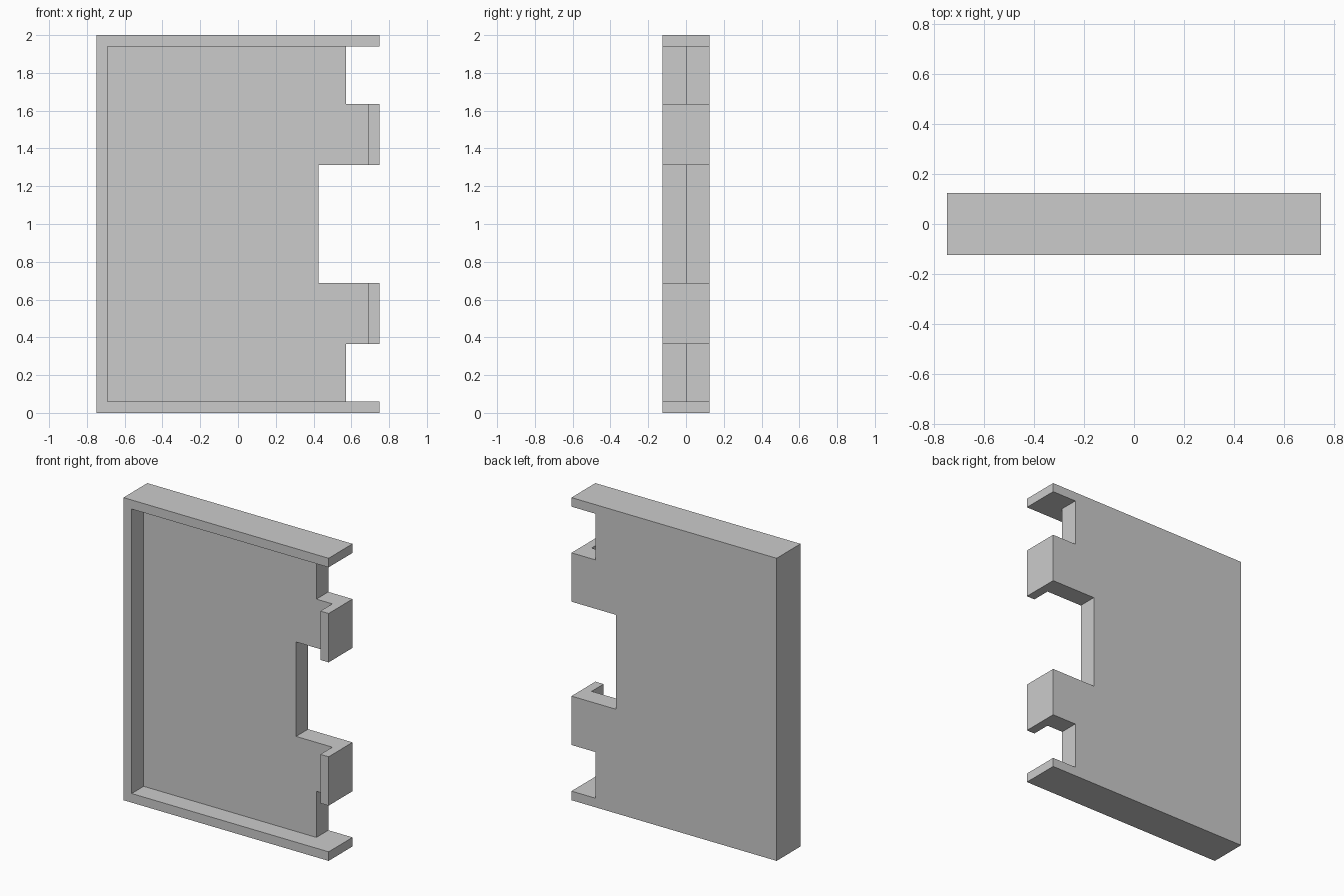
import bpy, bmesh

if "Cube" in bpy.data.objects:
    bpy.data.objects.remove(bpy.data.objects["Cube"])

RIM = 0.06      # wall thickness of the raised rim
HALF = 0.125    # half of the panel depth


def extrude_profile(name, points, y0, y1):
    """Extrude an (x, z) outline from y0 to y1."""
    bm = bmesh.new()
    face = bm.faces.new([bm.verts.new((x, y0, z)) for x, z in points])
    new = bmesh.ops.extrude_face_region(bm, geom=[face])["geom"]
    for v in new:
        if isinstance(v, bmesh.types.BMVert):
            v.co.y = y1
    bmesh.ops.recalc_face_normals(bm, faces=bm.faces)
    mesh = bpy.data.meshes.new(name)
    bm.to_mesh(mesh)
    bm.free()
    obj = bpy.data.objects.new(name, mesh)
    bpy.context.collection.objects.link(obj)
    return obj


# Panel outline: lower half of the notched edge, mirrored about z = 1
lower = [(-0.75, 0), (0.75, 0), (0.75, RIM), (0.573, RIM), (0.573, 0.365),
         (0.75, 0.365), (0.75, 0.688), (0.425, 0.688)]
outline = lower + [(x, 2 - z) for x, z in reversed(lower)]
panel = extrude_profile("notched_panel", outline, -HALF, HALF)

# Shallow front pocket, leaving the rim and the two tab lips
a, top = 0.75 - RIM, 2 - RIM
cutter = extrude_profile("pocket_cutter",
                         [(-a, RIM), (a, RIM), (a, top), (-a, top)], -0.3, 0)
cutter.hide_render = True
cutter.hide_set(True)

pocket = panel.modifiers.new("pocket", 'BOOLEAN')
pocket.operation = 'DIFFERENCE'
pocket.solver = 'EXACT'
pocket.object = cutter
